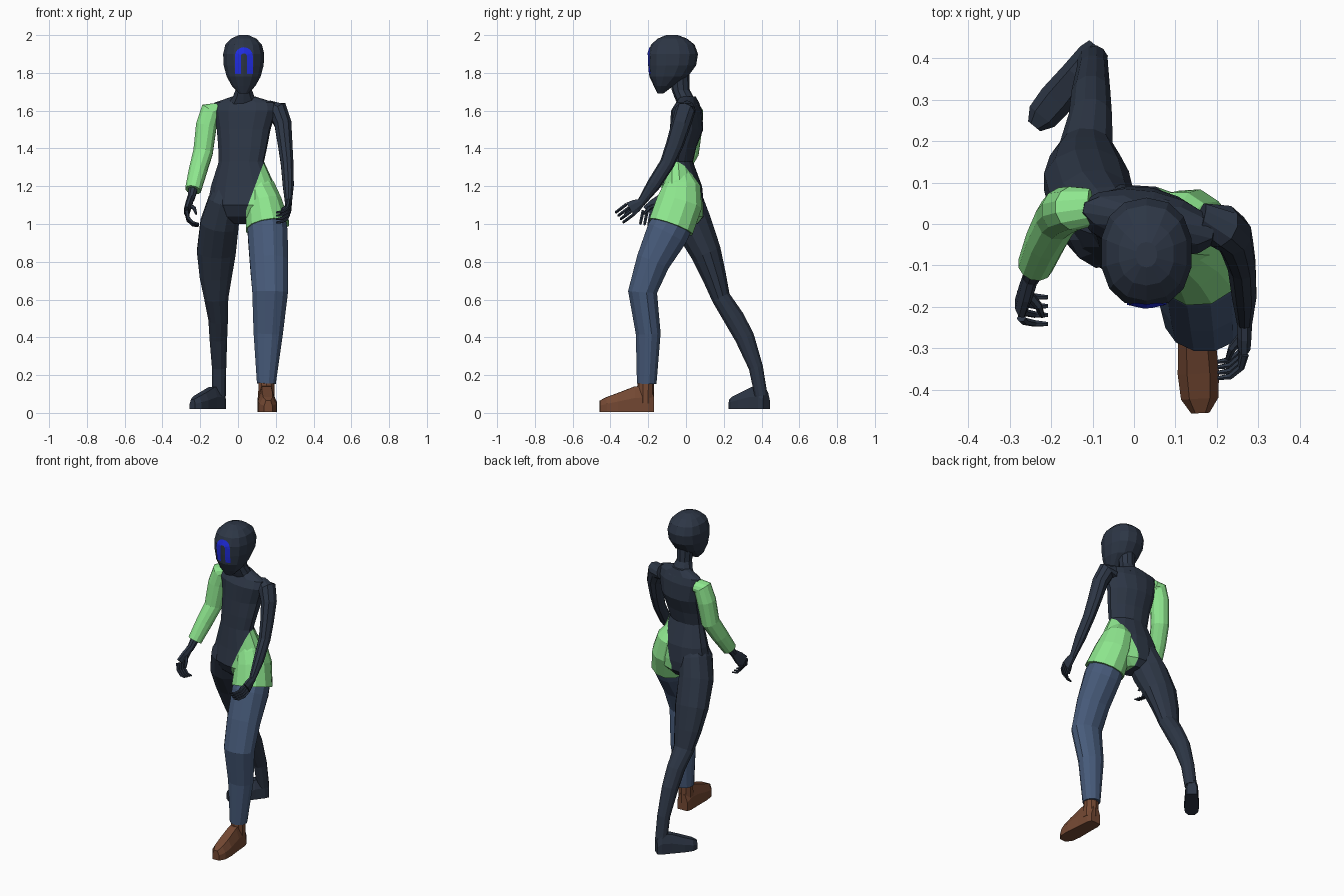
import bpy, bmesh, math
from mathutils import Vector
from mathutils.bvhtree import BVHTree

if "Cube" in bpy.data.objects:
    bpy.data.objects.remove(bpy.data.objects["Cube"])


def material(name, rgb):
    m = bpy.data.materials.new(name)
    m.diffuse_color = (*rgb, 1)
    m.use_nodes = True
    m.node_tree.nodes["Principled BSDF"].inputs["Base Color"].default_value = m.diffuse_color
    return m


DARK = material("dark slate", (0.026, 0.037, 0.060))
GREEN = material("light green", (0.279, 0.82, 0.279))
DENIM = material("denim blue", (0.063, 0.104, 0.195))
BROWN = material("brown leather", (0.175, 0.066, 0.033))
BLUE = material("bright blue", (0.014, 0.025, 0.75))


def skin(name, rings, mat):
    """Join closed rings of points into a capped, flat-shaded mesh."""
    bm = bmesh.new()
    vs = [[bm.verts.new(p) for p in r] for r in rings]
    n = len(vs[0])
    for a, b in zip(vs, vs[1:]):
        for i in range(n):
            j = (i + 1) % n
            bm.faces.new((a[i], a[j], b[j], b[i]))
    bm.faces.new(vs[0])
    bm.faces.new(vs[-1])
    bmesh.ops.recalc_face_normals(bm, faces=bm.faces)
    me = bpy.data.meshes.new(name)
    bm.to_mesh(me)
    bm.free()
    me.materials.append(mat)
    ob = bpy.data.objects.new(name, me)
    bpy.context.collection.objects.link(ob)
    return ob


def stack(name, rows, mat, n=12, rot=0.0, power=1.0):
    """Horizontal rings: x, y, z, half width, half depth."""
    def sp(v):
        return math.copysign(abs(v) ** power, v)
    rings = []
    for x, y, z, rx, ry in rows:
        ring = []
        for k in range(n):
            a = 2 * math.pi * (k + 0.5) / n
            px, py = rx * 1.02 * sp(math.cos(a)), ry * 1.02 * sp(math.sin(a))
            ring.append((x + px * math.cos(rot) - py * math.sin(rot),
                         y + px * math.sin(rot) + py * math.cos(rot), z))
        rings.append(ring)
    return skin(name, rings, mat)


def tube(name, rows, mat, n=10, ref=(1, 0, 0)):
    """Rings square to a path: x, y, z, radius along ref, other radius."""
    pts = [Vector(r[:3]) for r in rows]
    rings = []
    for i, r in enumerate(rows):
        t = (pts[min(i + 1, len(pts) - 1)] - pts[max(i - 1, 0)]).normalized()
        u = Vector(ref)
        u = (u - u.dot(t) * t).normalized()
        v = t.cross(u)
        rings.append([pts[i] + u * r[3] * math.cos(2 * math.pi * (k + .5) / n) * 1.03
                      + v * r[4] * math.sin(2 * math.pi * (k + .5) / n) * 1.03
                      for k in range(n)])
    return skin(name, rings, mat)


def foot(name, heel, direction, s, mat):
    """Flat-soled foot running from the heel towards the toe."""
    d = Vector((*direction, 0)).normalized()
    side = Vector((-d.y, d.x, 0))
    rows = [(0, .034, .1), (.03, .043, .14), (.1, .045, .135), (.19, .05, .1),
            (.25, .045, .078), (.285, .022, .06)]
    rings = []
    for l, w, h in rows:
        sec = [(-w, 0), (w, 0), (w, h * .55), (w * .55, h), (-w * .55, h), (-w, h * .55)]
        rings.append([Vector(heel) + (d * l + side * a + Vector((0, 0, b))) * s for a, b in sec])
    return skin(name, rings, mat)


def hand(name, wrist, knuckle, sx, reach):
    """Relaxed hand; fingers follow reach, then curl along sx."""
    w, k, d = Vector(wrist), Vector(knuckle), Vector(reach).normalized()
    m, c = (w + k) / 2, Vector((sx, 0, 0))
    spread = Vector((1, 0, 0)).cross(d)
    tube(name + "_palm", [(*w, .019, .022), (*m, .018, .036), (*k, .016, .042)], DARK, 8)
    for i in range(4):
        p = k + spread * (.033 - .022 * i)
        tube(f"{name}_finger_{i + 1}",
             [(*p, .009, .011), (*(p + d * .04 + c * .008), .009, .009),
              (*(p + d * .066 + c * .033), .008, .008),
              (*(p + d * .072 + c * .064), .005, .005)], DARK, 6, spread)
    tube(name + "_thumb",
         [(*m, .012, .012), (m.x + sx * .03, m.y - .035, m.z - .02, .01, .01),
          (m.x + sx * .04, m.y - .06, m.z - .05, .006, .006)], DARK, 6)


# Head and neck
head = stack("head", [
    (.03, -.135, 1.692, .025, .016), (.03, -.119, 1.73, .062, .05),
    (.03, -.092, 1.78, .09, .1), (.03, -.073, 1.84, .106, .124),
    (.03, -.069, 1.9, .109, .13), (.03, -.07, 1.95, .097, .113),
    (.03, -.072, 1.982, .066, .075), (.03, -.074, 2.0, .025, .03)], DARK, 14, 0, .88)
stack("neck", [(.03, .012, 1.63, .09, .055), (.03, -.012, 1.675, .058, .05),
               (.03, -.028, 1.71, .045, .047), (.03, -.034, 1.81, .05, .05)], DARK, 10)

# Arch marking laid on the face
bm = bmesh.new()
bm.from_mesh(head.data)
tree = BVHTree.FromBMesh(bm)
bm.free()
path = [(-1, 0, 1.795 + .019 * i) for i in range(5)]
path += [(-math.cos(math.pi * i / 8), math.sin(math.pi * i / 8), 1.888) for i in range(9)]
path += [(1, 0, 1.871 - .019 * i) for i in range(5)]
bm = bmesh.new()
prev = None
for c, s, z in path:
    row = []
    for r in (.016, .032, .048):
        x, zz = .031 + c * r, z + s * r
        hit = tree.ray_cast(Vector((x, -1, zz)), Vector((0, 1, 0)))[0]
        row.append(bm.verts.new((x, hit.y - .004, zz)))
    if prev:
        for i in range(2):
            bm.faces.new((prev[i], row[i], row[i + 1], prev[i + 1]))
    prev = row
bmesh.ops.recalc_face_normals(bm, faces=bm.faces)
if sum(f.normal.y for f in bm.faces) > 0:
    bmesh.ops.reverse_faces(bm, faces=bm.faces)
me = bpy.data.meshes.new("face_marking")
bm.to_mesh(me)
bm.free()
me.materials.append(BLUE)
bpy.context.collection.objects.link(bpy.data.objects.new("face_marking", me))

# Torso, cut by a slanted plane where the green hip panel begins
torso = stack("torso", [
    (.03, .01, 1.675, .06, .04), (.035, .008, 1.643, .16, .052),
    (.035, .003, 1.6, .168, .075), (.03, .003, 1.5, .142, .084),
    (.025, -.02, 1.41, .13, .072), (.018, -.033, 1.33, .12, .066),
    (.027, -.02, 1.2, .17, .1), (.03, -.025, 1.1, .19, .115),
    (.025, -.01, 1.04, .15, .1), (.02, .0, 1.0, .05, .06)], DARK, 14, -.2)
torso.data.materials.append(GREEN)
bm = bmesh.new()
bm.from_mesh(torso.data)
origin, normal = Vector((.14, 0, 1.335)), Vector((.27, 0, -.1)).normalized()
edge, right = Vector((.042, 0, 0)), Vector((1, 0, 0))
for co, no in ((origin, normal), (origin, Vector((0, 0, 1))), (edge, right)):
    bmesh.ops.bisect_plane(bm, geom=bm.verts[:] + bm.edges[:] + bm.faces[:],
                           plane_co=co, plane_no=no)
for f in bm.faces:
    c = f.calc_center_median()
    if (c - origin).dot(normal) > 0 and c.z < origin.z and c.x > edge.x:
        f.material_index = 1
bm.to_mesh(torso.data)
bm.free()

# Green short leg and the denim leg with its shoe (stepping forward)
tube("short_leg", [(.085, -.03, 1.29, .035, .04), (.108, -.022, 1.2, .086, .098),
                   (.135, -.035, 1.11, .097, .122), (.157, -.08, .985, .116, .122)], GREEN, 12)
tube("denim_leg", [(.15, -.055, 1.03, .1, .105), (.157, -.1, .95, .106, .112),
                   (.164, -.175, .8, .102, .09), (.17, -.23, .64, .095, .077),
                   (.16, -.2, .42, .078, .066), (.15, -.208, .155, .05, .052)], DENIM, 12)
tube("shoe_ankle", [(.15, -.212, .2, .042, .042), (.15, -.215, .05, .045, .044)], BROWN)
foot("shoe", (.146, -.172, .005), (.05, -1), 1.0, BROWN)

# Bare leg stretched out behind
tube("rear_leg", [(-.04, -.02, 1.22, .06, .06), (-.07, -.008, 1.12, .088, .1),
                  (-.098, .035, 1.0, .102, .102),
                  (-.115, .105, .85, .103, .082), (-.118, .15, .72, .085, .064),
                  (-.115, .185, .61, .064, .05), (-.105, .255, .5, .052, .055),
                  (-.104, .31, .4, .047, .052), (-.1, .37, .24, .038, .038),
                  (-.1, .398, .09, .036, .034)], DARK, 12)
foot("rear_foot", (-.085, .425, .02), (-.165, -.2), .86, DARK)

# Sleeved arm and bare arm
tube("sleeve", [(-.105, .04, 1.605, .035, .045), (-.145, .038, 1.598, .055, .052),
                (-.168, .032, 1.52, .055, .056), (-.185, .015, 1.38, .052, .054),
                (-.213, -.04, 1.28, .048, .05), (-.238, -.1, 1.18, .042, .042)], GREEN, 12)
tube("bare_arm", [(.16, .01, 1.61, .04, .045), (.21, -.005, 1.6, .055, .052),
                  (.238, -.025, 1.53, .046, .05), (.25, -.06, 1.42, .039, .045),
                  (.26, -.1, 1.32, .034, .038), (.266, -.17, 1.21, .03, .036),
                  (.267, -.24, 1.11, .018, .021)], DARK, 10)
tube("wrist", [(-.232, -.085, 1.21, .027, .027), (-.25, -.135, 1.13, .019, .021)], DARK, 8)
hand("sleeved_hand", (-.25, -.13, 1.14), (-.272, -.195, 1.065), 1, (0, -.2, -1))
hand("bare_hand", (.267, -.235, 1.115), (.266, -.295, 1.078), -1, (0, -.8, -.6))
